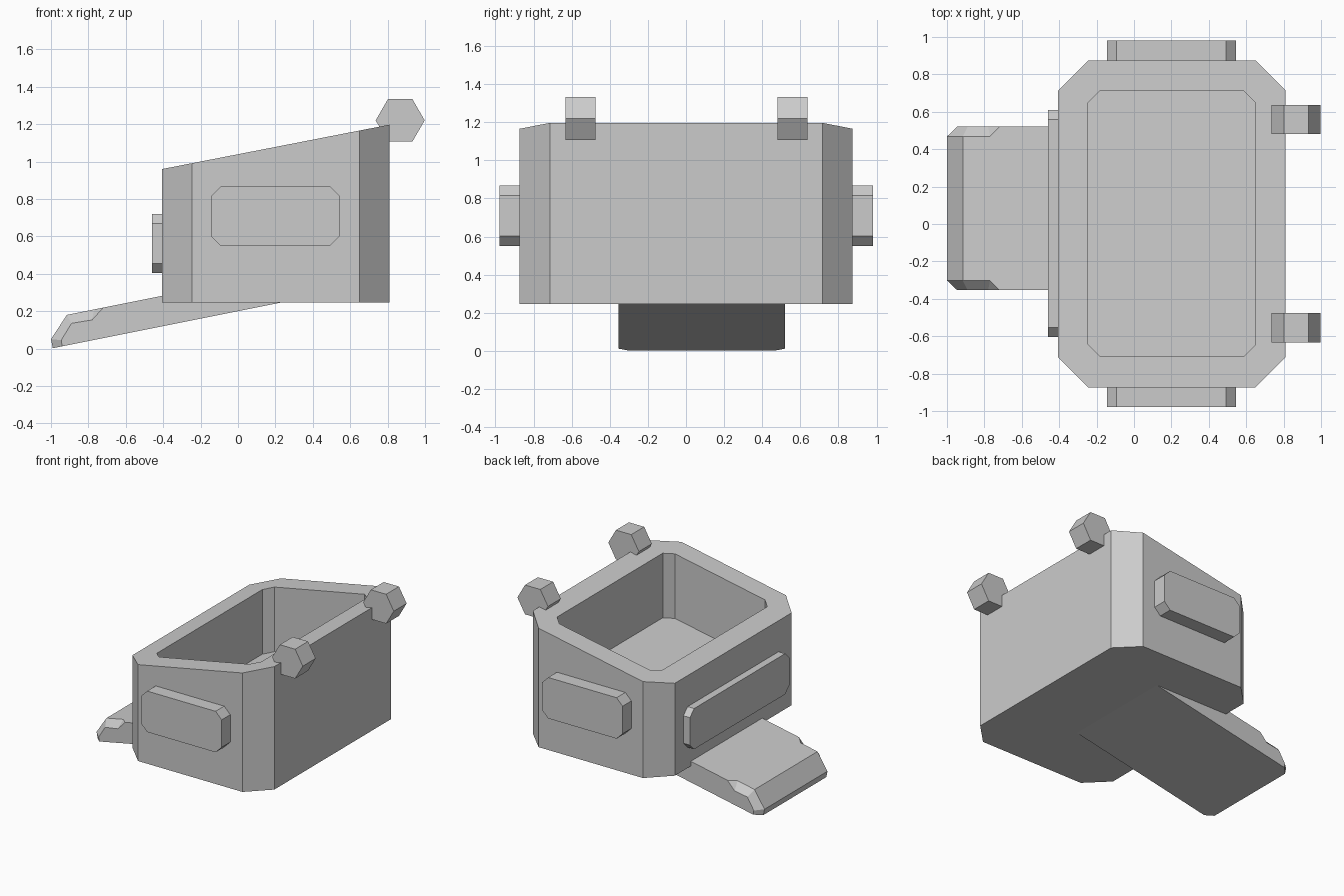
import bpy
import bmesh
import math

cube = bpy.data.objects.get("Cube")
if cube:
    bpy.data.objects.remove(cube, do_unlink=True)

grey = bpy.data.materials.new("plain_grey")
grey.use_nodes = True
GREY = (0.6, 0.6, 0.6, 1)
grey.diffuse_color = GREY
grey.node_tree.nodes["Principled BSDF"].inputs["Base Color"].default_value = GREY


def finish(name, bm):
    bmesh.ops.recalc_face_normals(bm, faces=bm.faces)
    mesh = bpy.data.meshes.new(name)
    bm.to_mesh(mesh)
    bm.free()
    mesh.materials.append(grey)
    obj = bpy.data.objects.new(name, mesh)
    bpy.context.collection.objects.link(obj)
    return obj


def octagon(u0, u1, v0, v1, c):
    """Rectangle outline with cut corners."""
    return [(u0 + c, v0), (u1 - c, v0), (u1, v0 + c), (u1, v1 - c),
            (u1 - c, v1), (u0 + c, v1), (u0, v1 - c), (u0, v0 + c)]


def prism(name, outline, place, start, end):
    """Extrude a 2D outline; place(u, v, w) maps it into space."""
    bm = bmesh.new()
    rings = [[bm.verts.new(place(u, v, w)) for u, v in outline] for w in (start, end)]
    for ring in rings:
        bm.faces.new(ring)
    bridge(bm, *rings)
    return finish(name, bm)


def bridge(bm, a, b):
    for i in range(len(a)):
        j = (i + 1) % len(a)
        bm.faces.new((a[i], a[j], b[j], b[i]))


def rim_z(x):
    return 1.039 + 0.195 * x


# Open tub: cut-corner walls, sloping rim and a floor parallel to the rim
bm = bmesh.new()
outer = octagon(-0.405, 0.81, -0.873, 0.875, 0.16)
inner = octagon(-0.245, 0.65, -0.706, 0.71, 0.062)
base = [bm.verts.new((x, y, 0.245)) for x, y in outer]
rim_out = [bm.verts.new((x, y, rim_z(x))) for x, y in outer]
rim_in = [bm.verts.new((x, y, rim_z(x))) for x, y in inner]
floor = [bm.verts.new((x, y, rim_z(x) - 0.5)) for x, y in inner]
bm.faces.new(base)
bm.faces.new(floor)
for lower, upper in ((base, rim_out), (rim_out, rim_in), (rim_in, floor)):
    bridge(bm, lower, upper)
finish("tub_body", bm)


def along_y(u, v, w):
    return (u, w, v)


def along_x(u, v, w):
    return (w, u, v)


# Raised panels on both sides and on the low end
side = octagon(-0.145, 0.545, 0.55, 0.867, 0.052)
prism("right_side_panel", side, along_y, -0.978, -0.86)
prism("left_side_panel", side, along_y, 0.86, 0.982)
prism("end_panel", octagon(-0.605, 0.61, 0.405, 0.72, 0.051), along_x, -0.461, -0.39)

# Hexagonal knobs on the high edge
hexagon = [(0.867 + 0.131 * math.cos(i * math.pi / 3),
            1.22 + 0.131 * math.sin(i * math.pi / 3)) for i in range(6)]
prism("front_knob", hexagon, along_y, -0.633, -0.475)
prism("back_knob", hexagon, along_y, 0.48, 0.637)

# Sloping tongue with bevelled outer corners
EDGE, INSET, MIDDLE = 0.437, 0.385, 0.083


def under_z(x):
    return 0.2 + 0.2 * x


def upper_z(x):
    return 0.363 + 0.2 * x


bm = bmesh.new()
sides = []
for s in (-1, 1):
    def vert(x, z, half):
        return bm.verts.new((x, MIDDLE + s * half, z))
    root_low = vert(0.3, under_z(0.3), EDGE)
    root_top = vert(0.3, upper_z(0.3), EDGE)
    top = [vert(-0.72, upper_z(-0.72), EDGE), vert(-0.77, upper_z(-0.77), INSET),
           vert(-0.915, 0.18, INSET), vert(-1, 0.05, INSET), vert(-0.99, 0.002, INSET)]
    low = [top[0], vert(-0.78, 0.153, EDGE), vert(-0.89, 0.135, EDGE),
           vert(-0.945, 0.045, EDGE), vert(-0.94, under_z(-0.94), EDGE)]
    bm.faces.new([root_low, root_top] + low)
    bm.faces.new((top[0], top[1], low[1]))
    for i in range(1, 4):
        bm.faces.new((top[i], top[i + 1], low[i + 1], low[i]))
    sides.append((root_low, root_top, top, low))
(rl0, rt0, t0, l0), (rl1, rt1, t1, l1) = sides
bm.faces.new([rt0] + t0[:3] + t1[2::-1] + [rt1])
bm.faces.new((t0[2], t0[3], t1[3], t1[2]))
bm.faces.new((t0[3], t0[4], t1[4], t1[3]))
bm.faces.new((rl0, l0[4], t0[4], t1[4], l1[4], rl1))
bm.faces.new((rl0, rt0, rt1, rl1))
finish("tongue", bm)
